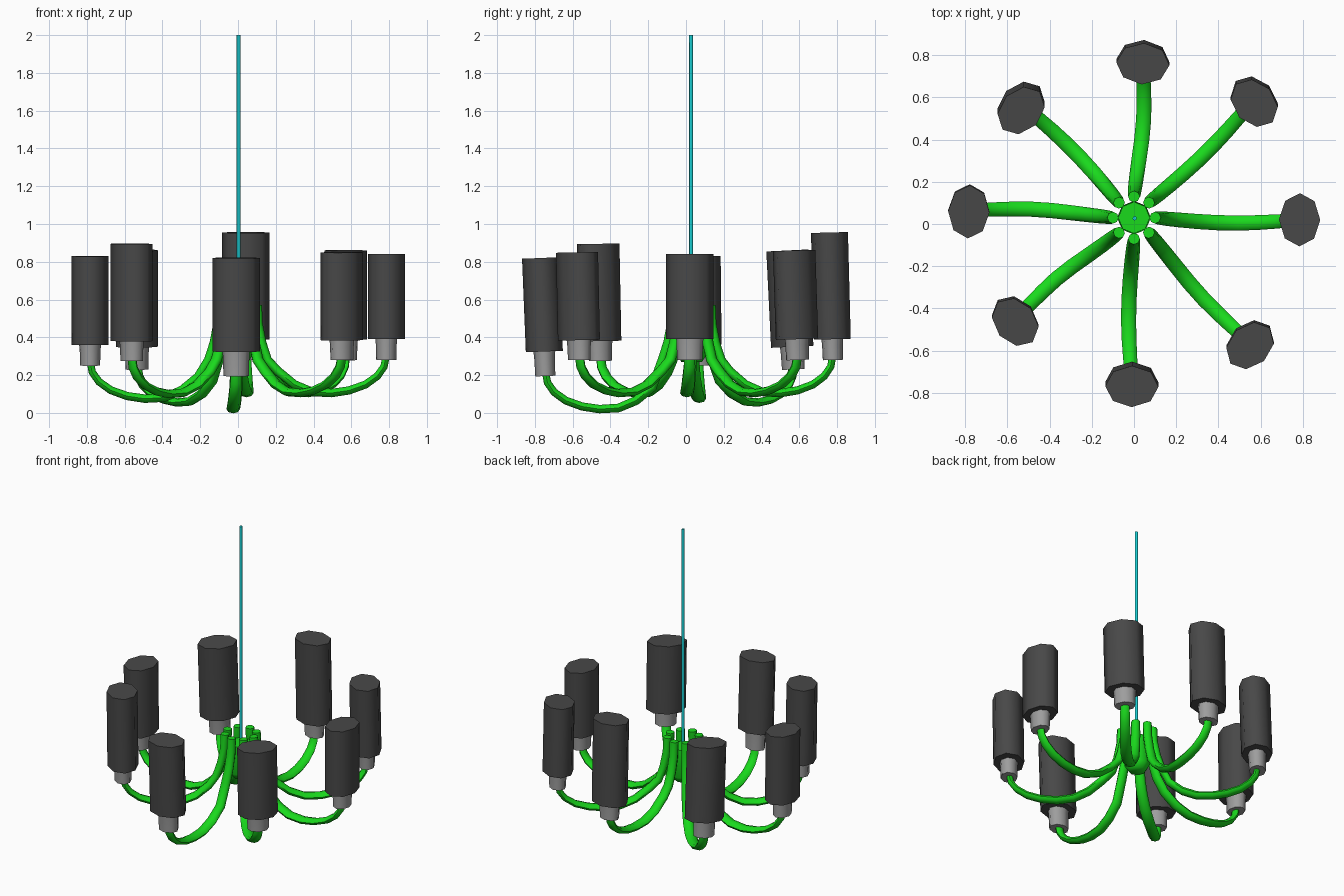
import bpy, bmesh, math
from mathutils import Vector

cube = bpy.data.objects.get("Cube")
if cube:
    bpy.data.objects.remove(cube, do_unlink=True)


def material(name, r, g, b):
    m = bpy.data.materials.new(name)
    m.use_nodes = True
    m.diffuse_color = (r, g, b, 1)
    m.node_tree.nodes["Principled BSDF"].inputs["Base Color"].default_value = (r, g, b, 1)
    return m


GREEN = material("bright green", 0.01, 0.70, 0.012)
DARK = material("charcoal", 0.065, 0.065, 0.065)
GREY = material("mid grey", 0.34, 0.34, 0.34)
CYAN = material("cyan", 0.01, 0.62, 0.65)

SIDES = 8
UP = Vector((0, 0, 1))
CENTRE = Vector((0, 0.03, 0))


def sweep(name, rings, mat):
    """Skin a closed tube through rings of (centre, first half-axis, second half-axis)."""
    bm = bmesh.new()
    loops = []
    for c, u, v in rings:
        angles = [2 * math.pi * i / SIDES for i in range(SIDES)]
        loops.append([bm.verts.new(c + u * math.cos(a) + v * math.sin(a)) for a in angles])
    for lo, hi in zip(loops, loops[1:]):
        for i in range(SIDES):
            j = (i + 1) % SIDES
            bm.faces.new((lo[i], lo[j], hi[j], hi[i]))
    bm.faces.new(loops[0][::-1])
    bm.faces.new(loops[-1])
    bmesh.ops.recalc_face_normals(bm, faces=bm.faces)
    mesh = bpy.data.meshes.new(name)
    bm.to_mesh(mesh)
    bm.free()
    mesh.materials.append(mat)
    obj = bpy.data.objects.new(name, mesh)
    bpy.context.collection.objects.link(obj)
    bpy.ops.object.select_all(action='DESELECT')
    obj.select_set(True)
    bpy.context.view_layer.objects.active = obj
    bpy.ops.object.shade_smooth_by_angle(angle=math.radians(62))
    return obj


def upright(name, centre, profile, mat):
    """Round part from (z, radius) pairs."""
    x, y = Vector((1, 0, 0)), Vector((0, 1, 0))
    return sweep(name, [(centre + UP * z, x * r, y * r) for z, r in profile], mat)


# Hanging rod and central hub
upright("hanging_rod", Vector((0.003, 0.027, 0)), [(0.45, 0.01), (2, 0.01)], CYAN)
upright("hub", CENTRE, [(0.27, 0.055), (0.31, 0.08), (0.50, 0.075)], GREEN)

# Arm side profile: upper run as (radius, height), lower run as
# (fraction of reach, height above the lowest point)
DROP = [(0.10, 0.57), (0.105, 0.47), (0.125, 0.37), (0.155, 0.28)]
SWOOP = [(0.27, 0.115), (0.38, 0.045), (0.50, 0.006), (0.63, 0.0), (0.75, 0.014),
         (0.86, 0.045), (0.94, 0.09), (0.985, 0.14), (1.0, 0.20)]


def arm(name, foot, heading, low):
    offset = foot - CENTRE
    reach = offset.length
    path = DROP + [(f * reach, low + h) for f, h in SWOOP]
    start = Vector((math.cos(heading), math.sin(heading), 0))
    points = []
    for r, z in path:
        t = (r - path[0][0]) / (reach - path[0][0])
        d = start.lerp(offset.normalized(), min(1, 2 * t)).normalized()
        bow = Vector((-d.y, d.x, 0)) * (-0.02 * math.sin(math.pi * t))
        points.append(CENTRE + d * r + bow + UP * z)
    rings = []
    for i, p in enumerate(points):
        along = (points[min(i + 1, len(points) - 1)] - points[max(i - 1, 0)]).normalized()
        side = UP.cross(offset).normalized()
        normal = along.cross(side).normalized()
        t = i / (len(points) - 1)
        swell = 0.028 + 0.008 * math.sin(math.pi * t)
        rings.append((p, side * swell, normal * (0.027 - 0.008 * t)))
    sweep(name, rings, GREEN)


def lamp(label, x, y, socket_z, base_z, top_z, lean, heading):
    centre = Vector((x, y, 0))
    radial = (centre - CENTRE).normalized()
    side = UP.cross(radial)
    slope = Vector((0, lean / (top_z - base_z), 0))

    def ring(z, a, b):
        tilt = slope * (z - (base_z + top_z) / 2)
        u = radial * a
        # Rings lean with the lamp
        u.z = -slope.dot(u)
        v = side * b
        v.z = -slope.dot(v)
        return centre + UP * z + tilt, u, v

    sweep("lamp_" + label, [ring(base_z, 0.098, 0.126), ring(top_z, 0.098, 0.126)], DARK)
    sweep("socket_" + label, [ring(socket_z, 0.053, 0.067), ring(base_z - 0.03, 0.055, 0.07),
                              ring(base_z + 0.02, 0.06, 0.073)], GREY)
    arm("arm_" + label, ring(socket_z, 1, 1)[0] * Vector((1, 1, 0)).length / math.sqrt(2)
        - UP * socket_z, heading, socket_z - 0.175)


# label, x, y, socket bottom, lamp bottom, lamp top, lean in y
LAMPS = [
    ("left", 0.785, 0.02, 0.28, 0.39, 0.84, 0.0),
    ("back_left", 0.57, 0.58, 0.28, 0.39, 0.86, -0.015),
    ("back", 0.042, 0.767, 0.28, 0.39, 0.955, -0.015),
    ("back_right", -0.535, 0.55, 0.23, 0.35, 0.86, -0.025),
    ("right", -0.783, 0.06, 0.25, 0.36, 0.83, -0.005),
    ("front_right", -0.563, -0.46, 0.275, 0.38, 0.895, -0.01),
    ("front", -0.01, -0.76, 0.195, 0.325, 0.82, -0.02),
    ("front_left", 0.55, -0.572, 0.28, 0.385, 0.85, -0.01),
]
for k, spec in enumerate(LAMPS):
    lamp(*spec, k * math.pi / 4)
